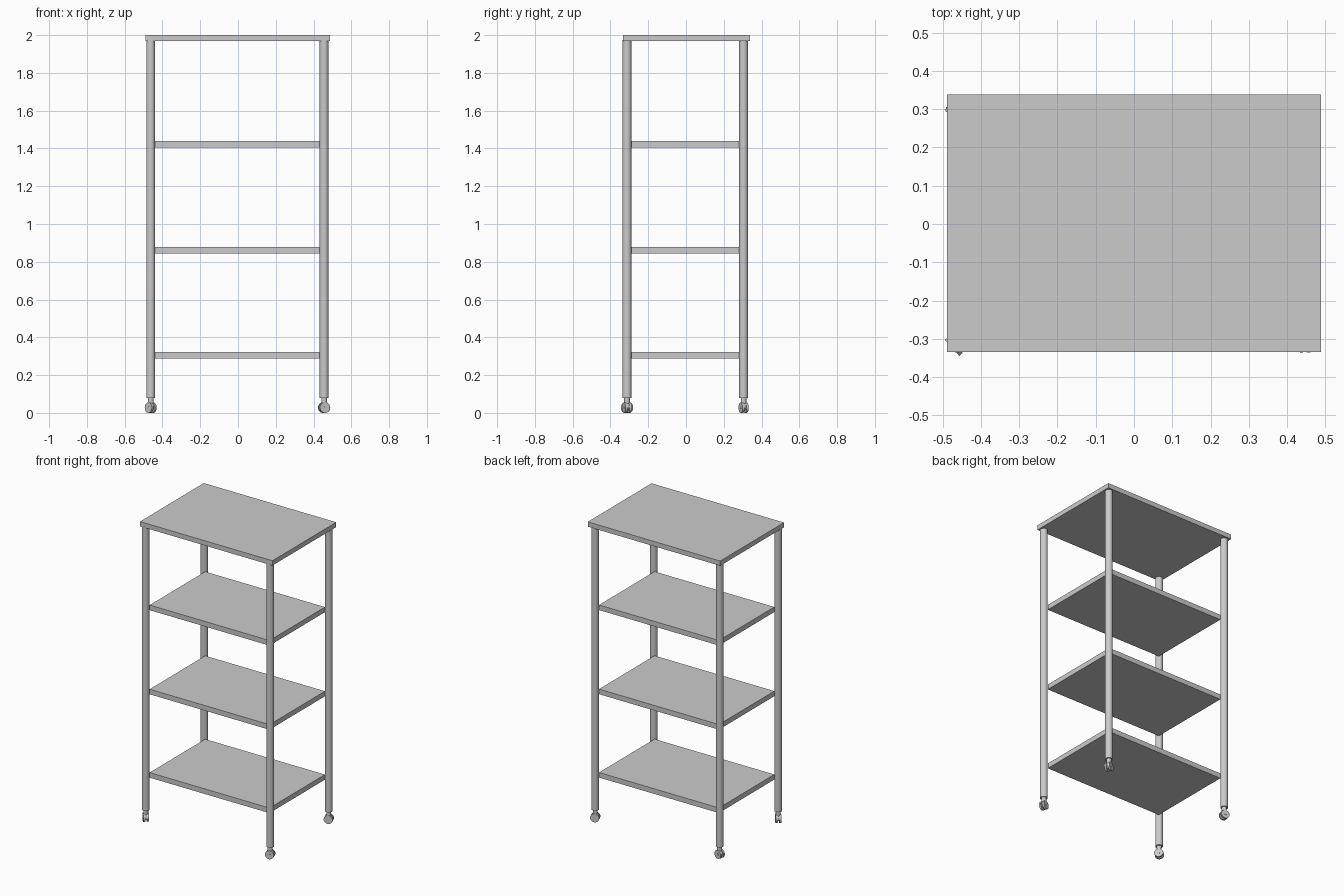
import bpy, math
from mathutils import Matrix, Vector

if "Cube" in bpy.data.objects:
    bpy.data.objects.remove(bpy.data.objects["Cube"])


def box(name, x0, x1, y0, y1, z0, z1):
    bpy.ops.mesh.primitive_cube_add(size=1, location=((x0 + x1) / 2, (y0 + y1) / 2, (z0 + z1) / 2))
    ob = bpy.context.object
    ob.name = name
    ob.scale = (x1 - x0, y1 - y0, z1 - z0)
    bpy.ops.object.transform_apply(location=False, rotation=False, scale=True)
    return ob


def cylinder(name, center, radius, length, axis=(0, 0, 1), verts=32):
    bpy.ops.mesh.primitive_cylinder_add(vertices=verts, radius=radius, depth=length)
    ob = bpy.context.object
    ob.name = name
    rot = Vector(axis).to_track_quat('Z', 'Y').to_matrix().to_4x4()
    ob.matrix_world = Matrix.Translation(center) @ rot
    bpy.ops.object.shade_smooth_by_angle(angle=math.radians(35))
    return ob


# Shelves: the top one covers the posts, the others sit between them
box("top_shelf", -0.489, 0.488, -0.334, 0.338, 1.968, 2.0)
for name, top in (("upper_shelf", 1.44), ("middle_shelf", 0.879), ("lower_shelf", 0.323)):
    box(name, -0.445, 0.439, -0.295, 0.289, top - 0.034, top)


# Swivel caster: stem, housing and two wheels on an axle turned by the given angle
def caster(name, x, y, angle):
    a = math.radians(angle)
    axis = Vector((math.cos(a), math.sin(a), 0))
    hub = Vector((x, y, 0.028))
    cylinder(name + "_stem", (x, y, 0.064), 0.015, 0.036)
    cylinder(name + "_housing", hub + Vector((0, 0, 0.006)), 0.021, 0.012, axis)
    cylinder(name + "_axle", hub, 0.007, 0.038, axis, 16)
    for side, label in ((-1, "a"), (1, "b")):
        cylinder(name + "_wheel_" + label, hub + axis * side * 0.0115, 0.028, 0.012, axis)


# Posts, each with its own caster direction
corners = (
    ("front_left", -0.462, -0.312, 42),
    ("front_right", 0.456, -0.312, -72),
    ("back_left", -0.462, 0.305, 78),
    ("back_right", 0.456, 0.305, -68),
)
for label, x, y, angle in corners:
    cylinder(label + "_post", (x, y, 1.027), 0.0235, 1.894)
    caster(label + "_caster", x, y, angle)
